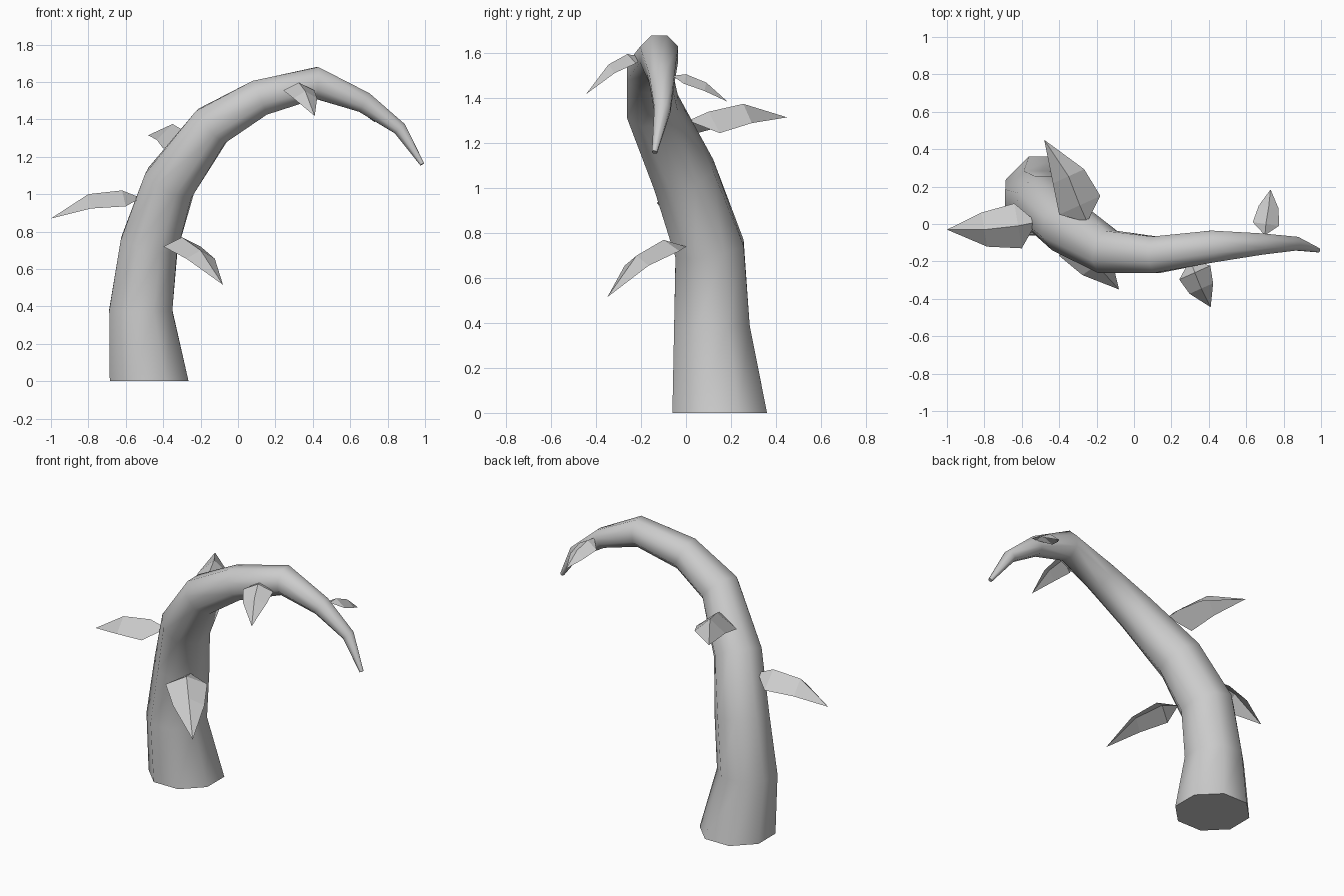
import bpy, bmesh, math
from mathutils import Vector

if "Cube" in bpy.data.objects:
    bpy.data.objects.remove(bpy.data.objects["Cube"])

grey = bpy.data.materials.new("plain grey")
grey.use_nodes = True
colour = (0.6, 0.6, 0.6, 1)
grey.diffuse_color = colour
grey.node_tree.nodes["Principled BSDF"].inputs["Base Color"].default_value = colour


def finish(bm, name):
    mesh = bpy.data.meshes.new(name)
    bm.to_mesh(mesh)
    bm.free()
    mesh.materials.append(grey)
    obj = bpy.data.objects.new(name, mesh)
    bpy.context.collection.objects.link(obj)
    return obj


# Curved stem: centre and radius of each ring, swept with eight sides
SIDES = 8
PATH = [
    (-0.475, 0.15, 0, 0.215), (-0.52, 0.115, 0.38, 0.172),
    (-0.475, 0.105, 0.73, 0.157), (-0.365, -0.01, 1.06, 0.142),
    (-0.14, -0.15, 1.365, 0.118), (0.115, -0.165, 1.515, 0.1),
    (0.42, -0.12, 1.595, 0.087), (0.675, -0.107, 1.49, 0.058),
    (0.865, -0.105, 1.35, 0.037), (0.985, -0.14, 1.16, 0.012),
]


def build_stem():
    bm = bmesh.new()
    centres = [Vector(p[:3]) for p in PATH]
    rings = []
    for i, c in enumerate(centres):
        before = centres[max(i - 1, 0)]
        after = centres[min(i + 1, len(centres) - 1)]
        tangent = Vector((0, 0, 1))
        if i:
            tangent = (after - c).normalized() + (c - before).normalized()
            tangent.normalize()
        side = Vector((0, 1, 0))
        side = (side - tangent * side.dot(tangent)).normalized()
        out = side.cross(tangent)
        ring = []
        for k in range(SIDES):
            a = (k + 0.5) * math.tau / SIDES
            offset = out * math.cos(a) + side * math.sin(a)
            ring.append(bm.verts.new(c + offset * PATH[i][3] * 1.06))
        rings.append(ring)
    for low, high in zip(rings, rings[1:]):
        for k in range(SIDES):
            n = (k + 1) % SIDES
            bm.faces.new((low[k], low[n], high[n], high[k]))
    bm.faces.new(rings[0])
    bm.faces.new(rings[-1])
    bmesh.ops.recalc_face_normals(bm, faces=bm.faces)
    obj = finish(bm, "curved_stem")
    bpy.ops.object.select_all(action="DESELECT")
    obj.select_set(True)
    bpy.context.view_layer.objects.active = obj
    bpy.ops.object.shade_smooth_by_angle(angle=math.radians(60))


# Folded leaf: a ridge of four points with two lowered edges
def build_leaf(name, ridge, across, drop):
    bm = bmesh.new()
    base, mid, far, tip = [bm.verts.new(p) for p in ridge]
    for sign in (1, -1):
        wide = Vector(across) * sign
        e1 = bm.verts.new(mid.co + wide + Vector((0, 0, -drop)))
        e2 = bm.verts.new(far.co + wide * 0.76 + Vector((0, 0, -drop * 0.9)))
        for face in ((base, mid, e1), (mid, far, e2, e1), (far, tip, e2)):
            bm.faces.new(face if sign < 0 else face[::-1])
    bm.normal_update()
    for f in bm.faces:
        if f.normal.z < 0:
            f.normal_flip()
    finish(bm, name)


build_stem()
build_leaf("right_leaf", [(-0.52, 0.01, 0.98), (-0.62, -0.01, 1.02),
                          (-0.8, -0.03, 1.0), (-1, -0.03, 0.87)],
           (-0.02, 0.12, 0), 0.085)
build_leaf("back_leaf", [(-0.25, 0.01, 1.3), (-0.29, 0.1, 1.34),
                         (-0.35, 0.255, 1.375), (-0.48, 0.45, 1.315)],
           (0.11, 0.05, 0), 0.095)
build_leaf("front_leaf", [(-0.34, 0, 0.74), (-0.3, -0.1, 0.77),
                          (-0.2, -0.22, 0.7), (-0.08, -0.35, 0.515)],
           (0.1, 0.07, 0), 0.05)
build_leaf("upper_front_leaf", [(0.3, -0.19, 1.58), (0.325, -0.26, 1.597),
                                (0.36, -0.345, 1.55), (0.41, -0.445, 1.418)],
           (0.083, 0.037, 0), 0.042)
build_leaf("upper_back_leaf", [(0.7, -0.06, 1.5), (0.705, 0, 1.507),
                               (0.72, 0.09, 1.47), (0.73, 0.185, 1.385)],
           (0.07, -0.01, 0), 0.042)
